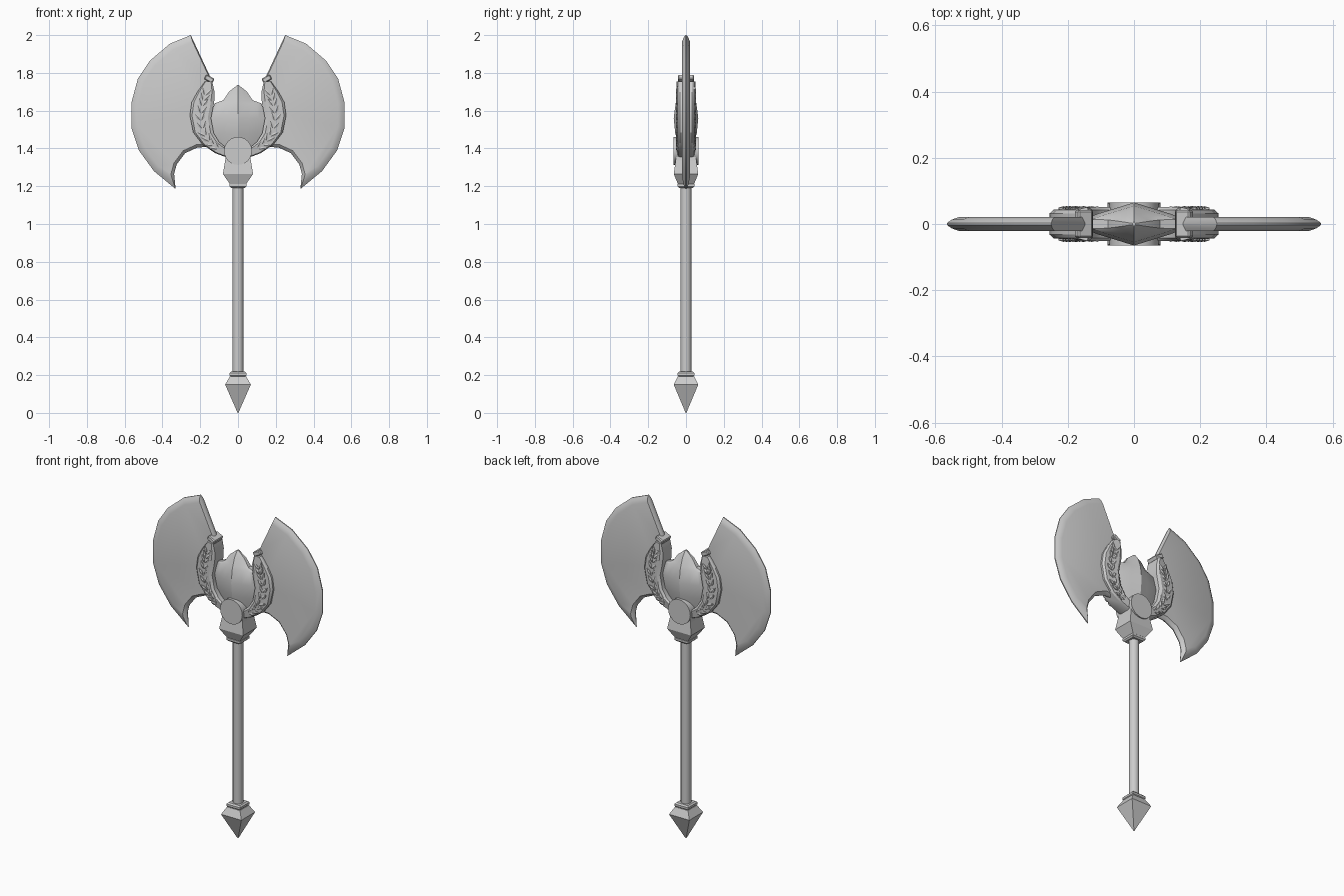
import bpy, bmesh, math
from mathutils import Vector, Matrix

if "Cube" in bpy.data.objects:
    bpy.data.objects.remove(bpy.data.objects["Cube"])

steel = bpy.data.materials.new("grey steel")
steel.use_nodes = True
GREY = (0.6, 0.6, 0.6, 1)
steel.diffuse_color = GREY
steel.node_tree.nodes["Principled BSDF"].inputs["Base Color"].default_value = GREY


def finish(bm, name, smooth=None, mirror=None):
    """Turn a bmesh into a named object, with optional smoothing and mirroring."""
    bmesh.ops.recalc_face_normals(bm, faces=bm.faces)
    me = bpy.data.meshes.new(name)
    bm.to_mesh(me)
    bm.free()
    me.materials.append(steel)
    ob = bpy.data.objects.new(name, me)
    bpy.context.collection.objects.link(ob)
    if mirror:
        mod = ob.modifiers.new("Mirror", 'MIRROR')
        mod.use_axis = mirror
        mod.use_mirror_merge = False
    if smooth:
        bpy.ops.object.select_all(action='DESELECT')
        ob.select_set(True)
        bpy.context.view_layer.objects.active = ob
        bpy.ops.object.shade_smooth_by_angle(angle=math.radians(smooth))
    return ob


def loft(bm, rings):
    """Skin a list of closed rings and cap both ends."""
    vs = [[bm.verts.new(p) for p in r] for r in rings]
    n = len(vs[0])
    for a, b in zip(vs, vs[1:]):
        for i in range(n):
            j = (i + 1) % n
            bm.faces.new((a[i], a[j], b[j], b[i]))
    bm.faces.new(vs[0])
    bm.faces.new(vs[-1])


def square_stack(name, levels):
    """Stack of rectangular sections given as (z, half x, half y)."""
    bm = bmesh.new()
    loft(bm, [[(-x, -y, z), (x, -y, z), (x, y, z), (-x, y, z)] for z, x, y in levels])
    return finish(bm, name)


def cylinder(name, r, length, sides, matrix, smooth):
    bm = bmesh.new()
    bmesh.ops.create_cone(bm, cap_ends=True, segments=sides, radius1=r, radius2=r,
                          depth=length, matrix=matrix)
    return finish(bm, name, smooth)


# Shaft, pommel, rings and socket
cylinder("shaft", 0.029, 1.03, 12, Matrix.Translation((0, 0, 0.705)), 40)
square_stack("pommel", [(0, .002, .002), (0.15, .068, .065), (0.193, .043, .043)])
for name, z in (("lower_ring", 0.205), ("upper_ring", 1.205)):
    square_stack(name, [(z - .014, .037, .037), (z - .006, .045, .045),
                        (z + .006, .045, .045), (z + .014, .037, .037)])
square_stack("socket", [(1.212, .043, .043), (1.265, .08, .065),
                        (1.335, .068, .055), (1.41, .06, .045)])

# Round boss running through the head
cylinder("boss", 0.074, 0.13, 24,
         Matrix.Translation((0, 0, 1.387)) @ Matrix.Rotation(math.pi / 2, 4, 'X'), 40)

# Ridged central core: (z, half width, half depth)
core = [(1.735, .004, .008), (1.70, .048, .034), (1.655, .078, .050), (1.638, .125, .055),
        (1.56, .146, .065), (1.48, .132, .057), (1.40, .08, .035)]
half = [(1, .25), (.75, .48), (.4, .72), (0, 1), (-.4, .72), (-.75, .48), (-1, .25)]
bm = bmesh.new()
loft(bm, [[(u * w, -v * d, z) for u, v in half] + [(-u * w, v * d, z) for u, v in half]
          for z, w, d in core])
finish(bm, "core", 30)


# Blades: outline with each edge's own bevel width
def inset(pts, widths):
    """Offset every edge inwards by its width and intersect neighbouring edges."""
    n, out = len(pts), []
    for i in range(n):
        p, a, b = Vector(pts[i]), Vector(pts[i - 1]), Vector(pts[(i + 1) % n])
        d1, d2 = (p - a).normalized(), (b - p).normalized()
        n1, n2 = Vector((-d1.y, d1.x)), Vector((-d2.y, d2.x))
        w1, w2 = widths[i - 1], widths[i]
        det = n1.x * n2.y - n1.y * n2.x
        if abs(det) < 0.02:
            out.append(p + n1 * w1)
        else:
            out.append(p + Vector((w1 * n2.y - w2 * n1.y, w2 * n1.x - w1 * n2.x)) / det)
    return out


edge = [(.33, 1.185), (.445, 1.28), (.525, 1.39), (.565, 1.51), (.565, 1.64),
        (.53, 1.77), (.466, 1.865), (.36, 1.955), (.25, 2.0)]
back = [(.145, 1.775), (.18, 1.6), (.14, 1.43)]
belly = [(.16, 1.408), (.215, 1.405), (.28, 1.375), (.325, 1.315), (.338, 1.265)]
outline = edge + back + belly
kinds = [0] * 8 + [1] * 4 + [2] * 5
layers = [(outline, 0.003)]
for widths, y in (((.014, .003, .006), .013), ((.036, .006, .016), .021)):
    layers.append((inset(outline, [widths[k] for k in kinds]), y))
bm = bmesh.new()
rings = [[(p[0], -y, p[1]) for p in pts] for pts, y in reversed(layers)]
rings += [[(p[0], y, p[1]) for p in pts] for pts, y in layers]
loft(bm, rings)
finish(bm, "blades", 30, (True, False, False))

# Crescent collars holding the blades
outer = [(.175, 1.755), (.215, 1.70), (.245, 1.645), (.255, 1.575), (.237, 1.485),
         (.187, 1.42), (.12, 1.375), (.04, 1.345)]
inner = [(.137, 1.755), (.124, 1.70), (.126, 1.645), (.143, 1.56), (.128, 1.48),
         (.10, 1.435), (.07, 1.41), (.03, 1.39)]
section = [(0, .032), (.1, .043), (.85, .051), (1, .042)]
section += [(t, -y) for t, y in reversed(section)]


def across(i, t):
    return Vector(outer[i]).lerp(Vector(inner[i]), t)


bm = bmesh.new()
loft(bm, [[(across(i, t).x, y, across(i, t).y) for t, y in section]
          for i in range(len(outer))])
finish(bm, "collars", 25, (True, False, False))

# Tilted finials on the collar tips
bm = bmesh.new()
bmesh.ops.create_cube(bm, size=1, matrix=Matrix.Translation((.152, 0, 1.768))
                      @ Matrix.Rotation(-0.5, 4, 'Y') @ Matrix.Diagonal((.05, .084, .028, 1)))
bmesh.ops.bevel(bm, geom=bm.edges[:], offset=.005, segments=1, affect='EDGES')
finish(bm, "finials", None, (True, False, False))


# Laurel leaves in relief on both faces of the collars
def leaf(bm, centre, angle, length, width, y):
    axis = Vector((math.cos(angle), math.sin(angle)))
    side = Vector((-axis.y, axis.x))
    shape = [(-.5, 0), (-.1, .5), (.2, .4), (.5, 0), (.2, -.4), (-.1, -.5)]
    pts = [Vector(centre) + axis * u * length + side * v * width for u, v in shape]
    rim = [bm.verts.new((p.x, -y, p.y)) for p in pts]
    foot = [bm.verts.new((p.x, -y + .01, p.y)) for p in pts]
    top = bm.verts.new((centre[0], -y - .004, centre[1]))
    for i in range(6):
        j = (i + 1) % 6
        bm.faces.new((rim[i], rim[j], top))
        bm.faces.new((foot[i], foot[j], rim[j], rim[i]))


bm = bmesh.new()
for i in range(1, 6):
    for f in (0, .5):
        a, b = across(i, .5), across(i + 1, .5)
        c = a.lerp(b, f)
        heading = math.atan2(a.y - b.y, a.x - b.x)
        size = .046 if i < 5 else .036
        for s in (1, -1):
            off = Vector((-math.sin(heading), math.cos(heading))) * s * .014
            leaf(bm, c + off, heading + s * .5, size, .018, .050)
finish(bm, "laurel_leaves", None, (True, True, False))
